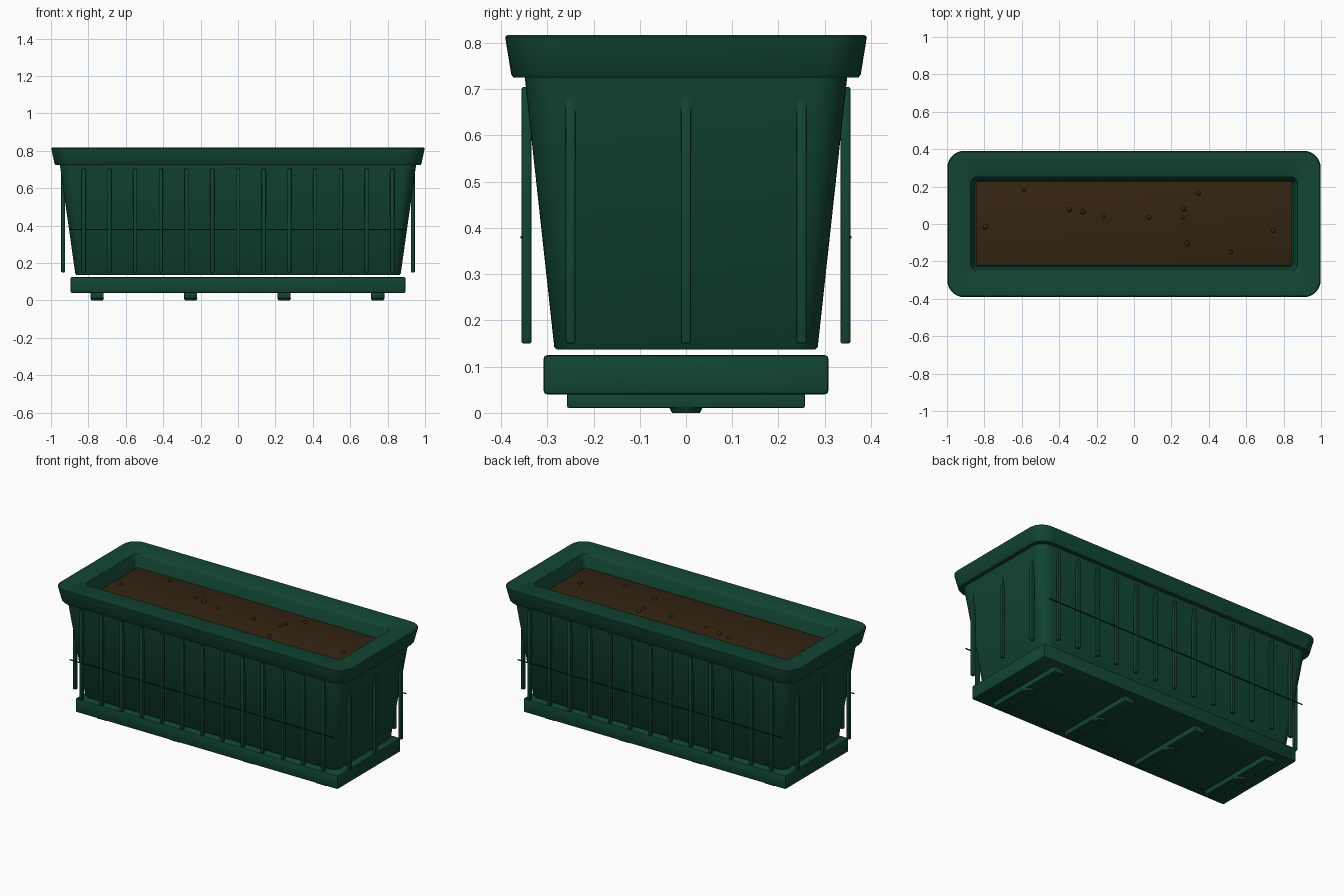
import bpy, bmesh, math

if "Cube" in bpy.data.objects:
    bpy.data.objects.remove(bpy.data.objects["Cube"])

def mat(name, rgb):
    m = bpy.data.materials.new(name)
    m.diffuse_color = (*rgb, 1)
    m.use_nodes = True
    m.node_tree.nodes["Principled BSDF"].inputs["Base Color"].default_value = m.diffuse_color
    return m

GREEN = mat("dark green plastic", (0.006, 0.060, 0.034))
LINE = mat("deep green line", (0.003, 0.025, 0.014))
SOIL = mat("brown soil", (0.034, 0.018, 0.006))

def finish(name, bm, material, smooth=True):
    bmesh.ops.recalc_face_normals(bm, faces=bm.faces)
    me = bpy.data.meshes.new(name)
    bm.to_mesh(me)
    bm.free()
    ob = bpy.data.objects.new(name, me)
    bpy.context.collection.objects.link(ob)
    me.materials.append(material)
    if smooth:
        bpy.ops.object.select_all(action='DESELECT')
        bpy.context.view_layer.objects.active = ob
        ob.select_set(True)
        bpy.ops.object.shade_smooth_by_angle(angle=math.radians(35))
    return ob

def loft(name, rings, material, closed=False, seg=8):
    """Loft rounded rectangles given as (half x, half y, z, corner radius)."""
    bm = bmesh.new()
    loops = []
    for hx, hy, z, r in rings:
        loop = []
        for q, (sx, sy) in enumerate([(1, 1), (-1, 1), (-1, -1), (1, -1)]):
            for i in range(seg + 1):
                a = math.pi / 2 * (q + i / seg)
                loop.append(bm.verts.new((sx * (hx - r) + r * math.cos(a),
                                          sy * (hy - r) + r * math.sin(a), z)))
        loops.append(loop)
    pairs = list(zip(loops, loops[1:]))
    if closed:
        pairs.append((loops[-1], loops[0]))
    else:
        bm.faces.new(loops[0])
        bm.faces.new(loops[-1])
    n = len(loops[0])
    for a, b in pairs:
        for i in range(n):
            j = (i + 1) % n
            bm.faces.new((a[i], a[j], b[j], b[i]))
    return finish(name, bm, material)

def box(name, c, s, material, bevel=0.0):
    bm = bmesh.new()
    bmesh.ops.create_cube(bm, size=1)
    for v in bm.verts:
        v.co = [c[k] + v.co[k] * s[k] for k in range(3)]
    if bevel:
        bmesh.ops.bevel(bm, geom=bm.edges[:], offset=bevel, segments=2,
                        profile=0.5, affect='EDGES')
    return finish(name, bm, material)

# tapered trough body
loft("trough_body", [(0.865, 0.28, 0.137, 0.05), (0.87, 0.285, 0.143, 0.055),
                     (0.953, 0.349, 0.729, 0.07)], GREEN)

# thick flared rim with sloping inner wall
loft("rim", [(0.975, 0.373, 0.725, 0.085), (0.981, 0.378, 0.732, 0.09),
             (0.997, 0.390, 0.806, 0.09), (0.998, 0.391, 0.813, 0.09),
             (0.993, 0.386, 0.817, 0.085),
             (0.882, 0.259, 0.817, 0.04), (0.873, 0.252, 0.813, 0.035),
             (0.869, 0.247, 0.803, 0.03), (0.848, 0.228, 0.725, 0.02)],
     GREEN, closed=True)

# soil and crumbs
box("soil", (0, 0.002, 0.728), (1.69, 0.452, 0.028), SOIL, 0.003)
crumbs = [(-0.59, 0.18), (-0.345, 0.077), (-0.275, 0.065), (-0.165, 0.04),
          (0.08, 0.035), (0.265, 0.08), (0.26, 0.035), (0.345, 0.165),
          (0.285, -0.105), (0.52, -0.15), (0.745, -0.035), (-0.795, -0.015)]
for i, (x, y) in enumerate(crumbs):
    bm = bmesh.new()
    bmesh.ops.create_icosphere(bm, subdivisions=2, radius=0.010 + 0.002 * (i % 3))
    bmesh.ops.translate(bm, verts=bm.verts, vec=(x, y, 0.743))
    finish(f"soil_crumb_{i}", bm, SOIL)

# upright ribs and the thin horizontal line on the long sides
for s, side in ((-1, "front"), (1, "back")):
    for i in range(13):
        box(f"{side}_rib_{i}", ((i - 6) * 0.1375, s * 0.345, 0.4275),
            (0.022, 0.022, 0.555), GREEN, 0.005)
    box(f"{side}_line", (0, s * 0.355, 0.38), (1.80, 0.005, 0.005), LINE)

# ribs on the short ends
for s, side in ((-1, "left"), (1, "right")):
    for i in range(3):
        box(f"{side}_rib_{i}", (s * 0.935, (i - 1) * 0.25, 0.4275),
            (0.022, 0.022, 0.555), GREEN, 0.005)

# drip tray
box("drip_tray", (0, 0, 0.0825), (1.79, 0.616, 0.085), GREEN, 0.008)

# foot bars with round pads
for i in range(4):
    x = -0.753 + i * 0.5
    box(f"foot_bar_{i}", (x, 0, 0.028), (0.07, 0.514, 0.034), GREEN, 0.003)
    bm = bmesh.new()
    bmesh.ops.create_cone(bm, cap_ends=True, segments=24, radius1=0.03,
                          radius2=0.038, depth=0.014)
    bmesh.ops.translate(bm, verts=bm.verts, vec=(x, 0, 0.007))
    finish(f"foot_pad_{i}", bm, GREEN)
